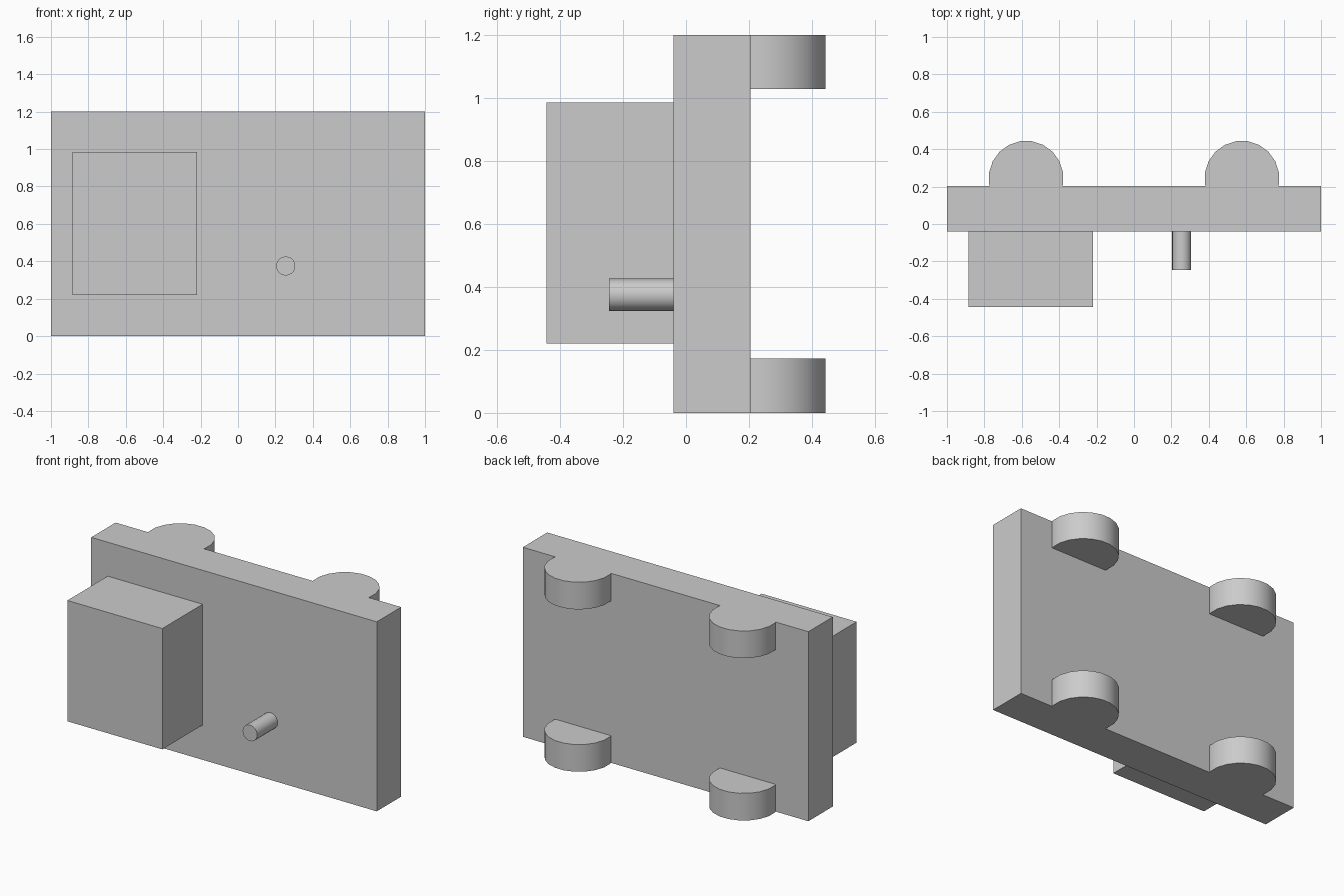
import bpy
from math import pi, radians

if "Cube" in bpy.data.objects:
    bpy.data.objects.remove(bpy.data.objects["Cube"])


def box(name, x, y, z):
    bpy.ops.mesh.primitive_cube_add(size=1)
    ob = bpy.context.object
    ob.name = name
    ob.location = [(a + b) / 2 for a, b in (x, y, z)]
    ob.scale = [b - a for a, b in (x, y, z)]
    bpy.ops.object.transform_apply(location=True)
    return ob


def cylinder(name, radius, depth, location, rotation):
    bpy.ops.mesh.primitive_cylinder_add(vertices=20, radius=radius, depth=depth,
                                        location=location, rotation=rotation)
    ob = bpy.context.object
    ob.name = name
    return ob


def select_only(ob):
    bpy.ops.object.select_all(action='DESELECT')
    ob.select_set(True)
    bpy.context.view_layer.objects.active = ob


# Upright panel
panel = box("panel", (-1, 1), (-0.04, 0.204), (0, 1.2))

# Four round lugs fused into the back, flush with the top and bottom edges
for x in (-0.577, 0.577):
    for z in (0.086, 1.114):
        lug = cylinder("lug", 0.2, 0.172, (x, 0.245, z), (0, 0, pi / 20))
        union = panel.modifiers.new("fuse_lug", 'BOOLEAN')
        union.operation = 'UNION'
        union.solver = 'EXACT'
        union.object = lug
        select_only(panel)
        bpy.ops.object.modifier_apply(modifier=union.name)
        bpy.data.objects.remove(lug)
select_only(panel)
bpy.ops.object.shade_smooth_by_angle(angle=radians(30))

# Raised block on the front
box("front_block", (-0.885, -0.22), (-0.443, -0.04), (0.22, 0.985))

# Small peg on the front
peg = cylinder("front_peg", 0.051, 0.205, (0.255, -0.1425, 0.375), (pi / 2, 0, 0))
bpy.ops.object.shade_smooth_by_angle(angle=radians(30))
